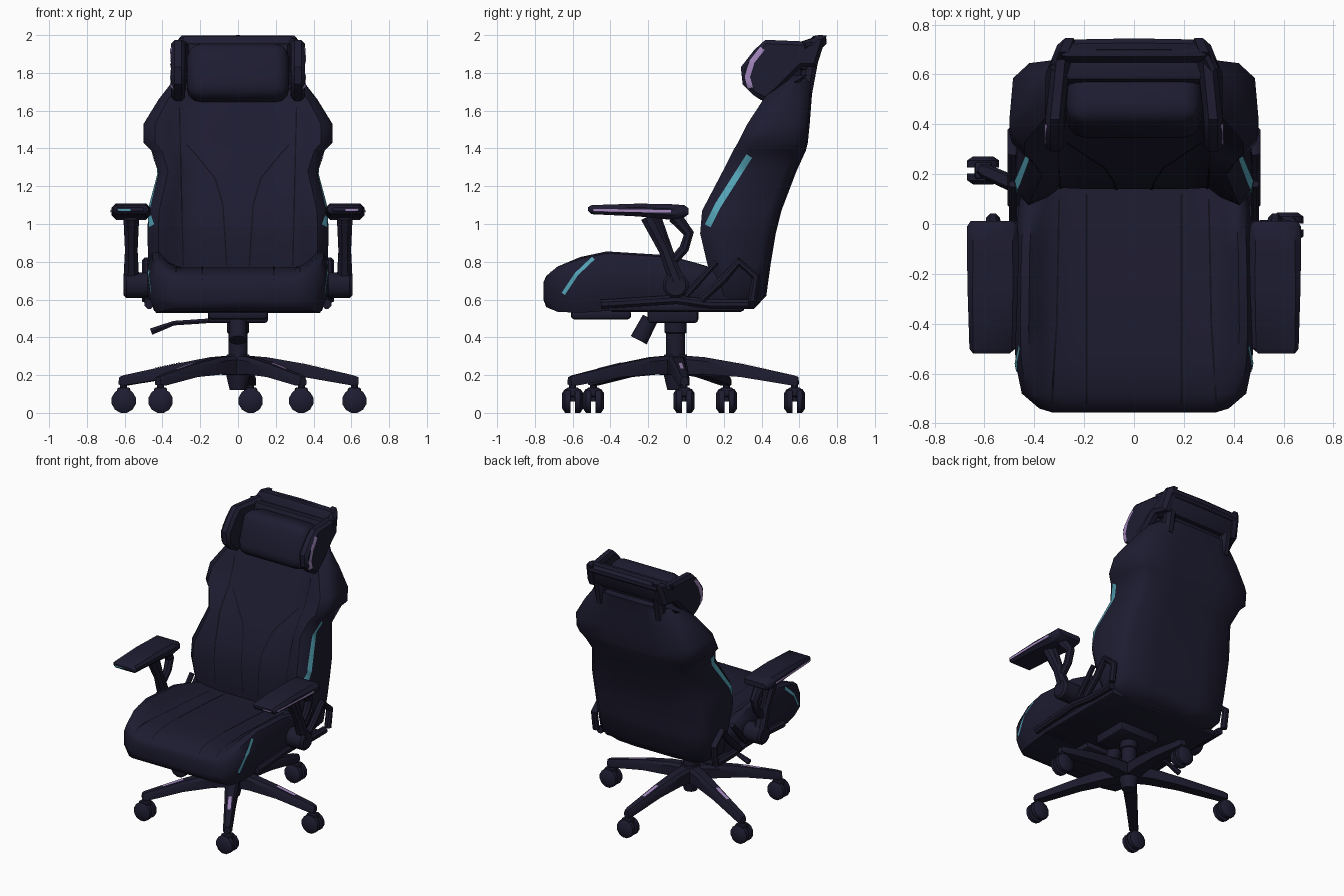
import bpy, bmesh, math
from mathutils import Vector, Matrix
from mathutils.bvhtree import BVHTree

if "Cube" in bpy.data.objects:
    bpy.data.objects.remove(bpy.data.objects["Cube"])


def material(name, rgb):
    m = bpy.data.materials.new(name)
    m.diffuse_color = (*rgb, 1)
    m.use_nodes = True
    m.node_tree.nodes["Principled BSDF"].inputs["Base Color"].default_value = m.diffuse_color
    return m


NAVY = material("midnight navy", (0.0125, 0.0115, 0.0300))
FRAME = material("dark frame", (0.0115, 0.0105, 0.0265))
SEAM = material("seam black", (0.005, 0.005, 0.011))
TEAL = material("teal", (0.085, 0.36, 0.46))
LILAC = material("lilac", (0.36, 0.24, 0.50))


def finish(name, bm, mat, angle=38):
    bmesh.ops.recalc_face_normals(bm, faces=bm.faces)
    me = bpy.data.meshes.new(name)
    bm.to_mesh(me)
    bm.free()
    me.materials.append(mat)
    me.shade_smooth()
    me.set_sharp_from_angle(angle=math.radians(angle))
    ob = bpy.data.objects.new(name, me)
    bpy.context.collection.objects.link(ob)
    return ob


def loft(name, rings, mat, angle=38):
    bm = bmesh.new()
    vs = [[bm.verts.new(p) for p in r] for r in rings]
    n = len(vs[0])
    for a, b in zip(vs, vs[1:]):
        for i in range(n):
            bm.faces.new((a[i], a[(i + 1) % n], b[(i + 1) % n], b[i]))
    bm.faces.new(vs[0])
    bm.faces.new(vs[-1])
    return finish(name, bm, mat, angle)


def box(name, c, size, mat, bevel=0.02, segs=2, tilt=0):
    bm = bmesh.new()
    bmesh.ops.create_cube(bm, size=1, matrix=Matrix.Diagonal((*size, 1)))
    bmesh.ops.bevel(bm, geom=bm.edges[:], offset=bevel, segments=segs, profile=0.5, affect='EDGES')
    bm.transform(Matrix.Translation(c) @ Matrix.Rotation(tilt, 4, 'X'))
    return finish(name, bm, mat)


def bar(name, pts, radii, mat, sides=8):
    # swept round bar through a few points
    pts = [Vector(p) for p in pts]
    if not isinstance(radii, (list, tuple)):
        radii = [radii] * len(pts)
    rings = []
    for i, p in enumerate(pts):
        d = (pts[min(i + 1, len(pts) - 1)] - pts[max(i - 1, 0)]).normalized()
        u = d.cross((1, 0, 0) if abs(d.x) < 0.8 else (0, 1, 0)).normalized()
        v = d.cross(u)
        rings.append([p + radii[i] * (math.cos(t) * u + math.sin(t) * v)
                      for t in (math.tau * (k + 0.5) / sides for k in range(sides))])
    return loft(name, rings, mat)


def prism(name, profile, x0, x1, mat, bevel=0.015):
    # y-z profile extruded along x
    bm = bmesh.new()
    a, b = [[bm.verts.new((x, y, z)) for y, z in profile] for x in (x0, x1)]
    n = len(a)
    for i in range(n):
        bm.faces.new((a[i], a[(i + 1) % n], b[(i + 1) % n], b[i]))
    caps = [bm.faces.new(a), bm.faces.new(b)]
    bmesh.ops.recalc_face_normals(bm, faces=bm.faces)
    edges = list({e for f in caps for e in f.edges})
    bmesh.ops.bevel(bm, geom=edges, offset=bevel, segments=1, affect='EDGES')
    return finish(name, bm, mat)


def plate(name, target, path, width, axis, mat, side=1, steps=24, lift=0.004):
    # thin strip draped on a part by casting rays along one axis
    me = target.data
    tree = BVHTree.FromPolygons([v.co.copy() for v in me.vertices], [p.vertices[:] for p in me.polygons])
    pts = [Vector(p) for p in path]
    bm = bmesh.new()
    prev = None
    for k in range(steps + 1):
        t = k / steps * (len(pts) - 1)
        i = min(int(t), len(pts) - 2)
        d = (pts[i + 1] - pts[i]).normalized()
        p = pts[i].lerp(pts[i + 1], t - i)
        row = []
        for o in (-0.5, 0, 0.5):
            a, b = p + Vector((-d.y, d.x)) * width * o
            if axis == 'x':
                org, ray = Vector((3 * side, a, b)), Vector((-side, 0, 0))
            elif axis == 'y':
                org, ray = Vector((a, -3, b)), Vector((0, 1, 0))
            else:
                org, ray = Vector((a, b, 3)), Vector((0, 0, -1))
            hit = tree.ray_cast(org, ray)[0]
            if hit:
                row.append(bm.verts.new(hit - ray * lift))
        if len(row) < 3:
            prev = None
            continue
        if prev:
            for j in (0, 1):
                bm.faces.new((prev[j], prev[j + 1], row[j + 1], row[j]))
        prev = row
    return finish(name, bm, mat)


def mirrored(half):
    # half outline from front centre to back centre, both ends on x = 0
    return half + [(-x, *r) for x, *r in half[-2:0:-1]]


# seat cushion: y, half width, bottom, centre top, bolster top
rings = []
for y, w, b, c, t in ((-.755, .33, .60, .69, .69), (-.74, .38, .56, .72, .73), (-.68, .45, .535, .757, .78),
                      (-.56, .475, .53, .77, .83), (-.42, .48, .54, .77, .86), (-.1, .475, .55, .755, .84),
                      (.05, .465, .55, .745, .80), (.28, .43, .55, .72, .73)):
    h = t - b
    half = [(0, c), (.4 * w, c), (.66 * w, c), (.78 * w, c + .4 * (t - c)), (.88 * w, t - .005), (.95 * w, t - .015),
            (w, t - .3 * h), (w, b + .3 * h), (w - .04, b), (0, b)]
    rings.append([(x, y, z) for x, z in mirrored(half)])
seat = loft("seat", rings, NAVY, 50)

# backrest: z, half width, centre front, bolster front, rear
rings = []
for z, w, yc, yb, yr in ((.55, .38, .18, .18, .36), (.62, .46, .16, .16, .425), (.80, .475, .15, .11, .45),
                         (.95, .48, .14, .075, .475), (1.07, .475, .16, .085, .505), (1.28, .42, .25, .195, .585),
                         (1.39, .46, .31, .25, .635), (1.43, .50, .33, .275, .645), (1.53, .50, .375, .325, .655),
                         (1.66, .42, .44, .41, .665), (1.75, .35, .49, .48, .672), (1.79, .29, .55, .55, .68)):
    half = [(0, yc), (.4 * w, yc), (.62 * w, yc + .005), (.72 * w, (yc + yb) / 2), (.88 * w, yb), (w - .01, yb + .05),
            (w, yb + .09), (w - .015, yr - .07), (w - .08, yr - .01), (.4 * w, yr), (0, yr)]
    rings.append([(x, y, z) for x, y in mirrored(half)])
back = loft("backrest", rings, NAVY, 50)

# headrest: rear panel, wrap-around top bar, cushion, wings and posts
box("headrest_panel", (0, .675, 1.915), (.60, .07, .17), NAVY, .03, tilt=-.3)
bar("headrest_top_bar", [(-.32, .62, 1.945), (-.27, .71, 1.965), (0, .713, 1.968), (.27, .71, 1.965),
                         (.32, .62, 1.945)], [.025, .033, .034, .033, .025], NAVY)
box("headrest_backing", (0, .61, 1.885), (.58, .1, .13), FRAME, .02, tilt=-.25)
box("head_cushion", (0, .49, 1.79), (.54, .25, .31), NAVY, .075, 3, tilt=-.3)
wing = [(.30, 1.74), (.29, 1.83), (.36, 1.92), (.42, 1.975), (.66, 1.965), (.69, 1.998), (.745, 1.998),
        (.69, 1.83), (.61, 1.83), (.48, 1.70), (.42, 1.65), (.36, 1.68)]

for s, side in ((1, "right"), (-1, "left")):
    w = prism(side + "_headrest_wing", wing, s * .28, s * .355, NAVY, .02)
    for v in w.data.vertices:  # wings lean inwards towards the rear
        v.co.x -= s * .4 * max(0, v.co.y - .6)
    plate(side + "_wing_accent", w, [(.345, 1.70), (.325, 1.78), (.35, 1.86), (.405, 1.93)], .028, 'x', LILAC, s)
    bar(side + "_headrest_post", [(s * .24, .63, 1.70), (s * .24, .66, 1.86)], .042, FRAME)

    # accents and seams on the upholstery
    plate(side + "_back_accent", back, [(.115, .99), (.17, 1.1), (.335, 1.36)], .035, 'x', TEAL, s)
    plate(side + "_seat_accent", seat, [(-.65, .63), (-.58, .735), (-.49, .82)], .02, 'x', TEAL, s)
    plate(side + "_seat_seam", seat, [(s * .19, -.75), (s * .19, .12)], .007, 'z', SEAM)
    plate(side + "_seat_bolster_seam", seat, [(s * .33, -.72), (s * .31, -.4), (s * .3, .1)], .007, 'z', SEAM)
    plate(side + "_back_bolster_seam", back, [(s * .29, .78), (s * .31, 1.62)], .007, 'y', SEAM, steps=40)
    plate(side + "_back_curved_seam", back, [(s * .27, 1.42), (s * .2, 1.34), (s * .12, 1.24),
                                             (s * .08, 1.1), (s * .06, .78)], .007, 'y', SEAM, steps=40)

    # armrest pad with tapered front
    rings = []
    for y, x0, x1, z0, z1 in ((-.52, .50, .645, 1.07, 1.088), (-.50, .475, .66, 1.052, 1.10),
                              (-.25, .465, .668, 1.04, 1.108), (-.08, .462, .67, 1.022, 1.105),
                              (-.01, .465, .67, 1.035, 1.10), (.012, .48, .655, 1.05, 1.085)):
        c = (z1 - z0) * .3
        rings.append([(s * x, y, z) for x, z in ((x0 + c, z0), (x1 - c, z0), (x1, z0 + c), (x1, z1 - c),
                                                 (x1 - c, z1), (x0 + c, z1), (x0, z1 - c), (x0, z0 + c))])
    pad = loft(side + "_armrest_pad", rings, NAVY)
    plate(side + "_armrest_accent", pad, [(-.49, 1.073), (-.08, 1.067)], .014, 'x', LILAC, s)
    plate(side + "_armrest_front_accent", pad, [(s * .57, 1.074), (s * .635, 1.074)], .01, 'y',
          LILAC if s > 0 else TEAL)

    # arm support: pivot, main strut and rear loop
    X = s * .565
    bar(side + "_arm_pivot", [(s * .47, -.055, .675), (s * .59, -.055, .675), (s * .605, -.055, .675)],
        [.07, .07, .055], FRAME, 12)
    bar(side + "_arm_strut", [(X, -.05, .70), (X, -.11, .86), (X, -.20, 1.04)], [.045, .036, .045], FRAME)
    bar(side + "_arm_loop", [(X, -.07, .80), (X, -.01, .87), (X, .015, .95), (X, -.06, 1.04)],
        [.025, .028, .03, .04], FRAME)
    bar(side + "_arm_brace", [(X, -.06, .78), (X, -.15, 1.04)], .02, FRAME)

    # side bracket joining seat and back
    X = s * .47
    bar(side + "_bracket_rail", [(X, -.45, .575), (X, -.05, .60), (X, .13, .575), (X, .33, .575)], .026, FRAME)
    X = s * .485
    bar(side + "_bracket_triangle", [(X, .08, .60), (X, .19, .70), (X, .28, .80), (X, .37, .72), (X, .35, .59)],
        .024, FRAME)
    bar(side + "_bracket_diagonal", [(X, 0, .62), (X, .16, .80)], .018, FRAME)

# under-seat pan, mechanism, tension knob and lever
box("seat_pan", (0, -.05, .56), (.90, .72, .05), FRAME)
box("front_lip", (0, -.45, .52), (.32, .32, .05), FRAME)
box("tilt_mechanism", (0, -.07, .515), (.32, .27, .08), FRAME)
bar("tension_knob", [(0, -.19, .50), (0, -.25, .385)], [.045, .05], FRAME, 10)
bar("height_lever", [(-.12, -.08, .49), (-.34, -.08, .475), (-.46, -.08, .43)], [.014, .014, .02], FRAME, 6)

# gas lift and hub
CY = -.055
bar("gas_lift", [(0, CY, .25), (0, CY, .42), (0, CY, .425), (0, CY, .50)], [.052, .052, .06, .06], FRAME, 12)
bar("hub", [(0, CY, .12), (0, CY, .18), (0, CY, .27), (0, CY, .31)], [.045, .06, .08, .06], FRAME, 12)

# five-star base with twin-wheel casters
for n, (cx, cy) in enumerate(((.067, .575), (-.605, .215), (-.41, -.49), (.335, -.60), (.616, -.01)), 1):
    R = math.hypot(cx, cy - CY)
    dx, dy = cx / R, (cy - CY) / R
    rings = []
    for r, hw, z0, z1 in ((.02, .05, .20, .305), (.15, .046, .205, .295), (.35, .038, .19, .26),
                          (R - .01, .03, .145, .20), (R + .02, .02, .15, .19)):
        rings.append([(r * dx - o * dy, CY + r * dy + o * dx, z) for o, z in
                      ((-hw, z0), (hw, z0), (hw, z1 - .02), (hw * .6, z1), (-hw * .6, z1), (-hw, z1 - .02))])
    leg = loft(f"base_leg_{n}", rings, FRAME)
    plate(f"leg_accent_{n}", leg, [(r * dx, CY + r * dy) for r in (.34, .48)], .022, 'z', LILAC, steps=6)
    bar(f"caster_stem_{n}", [(cx, cy, .06), (cx, cy, .17)], .02, FRAME)
    box(f"caster_hood_{n}", (cx, cy, .11), (.07, .07, .05), FRAME, .012)
    for k in (-1, 1):
        bar(f"caster_wheel_{n}_{'front' if k < 0 else 'rear'}",
            [(cx, cy + k * .012, .064), (cx, cy + k * .04, .064), (cx, cy + k * .056, .064)],
            [.066, .066, .042], NAVY, 12)
